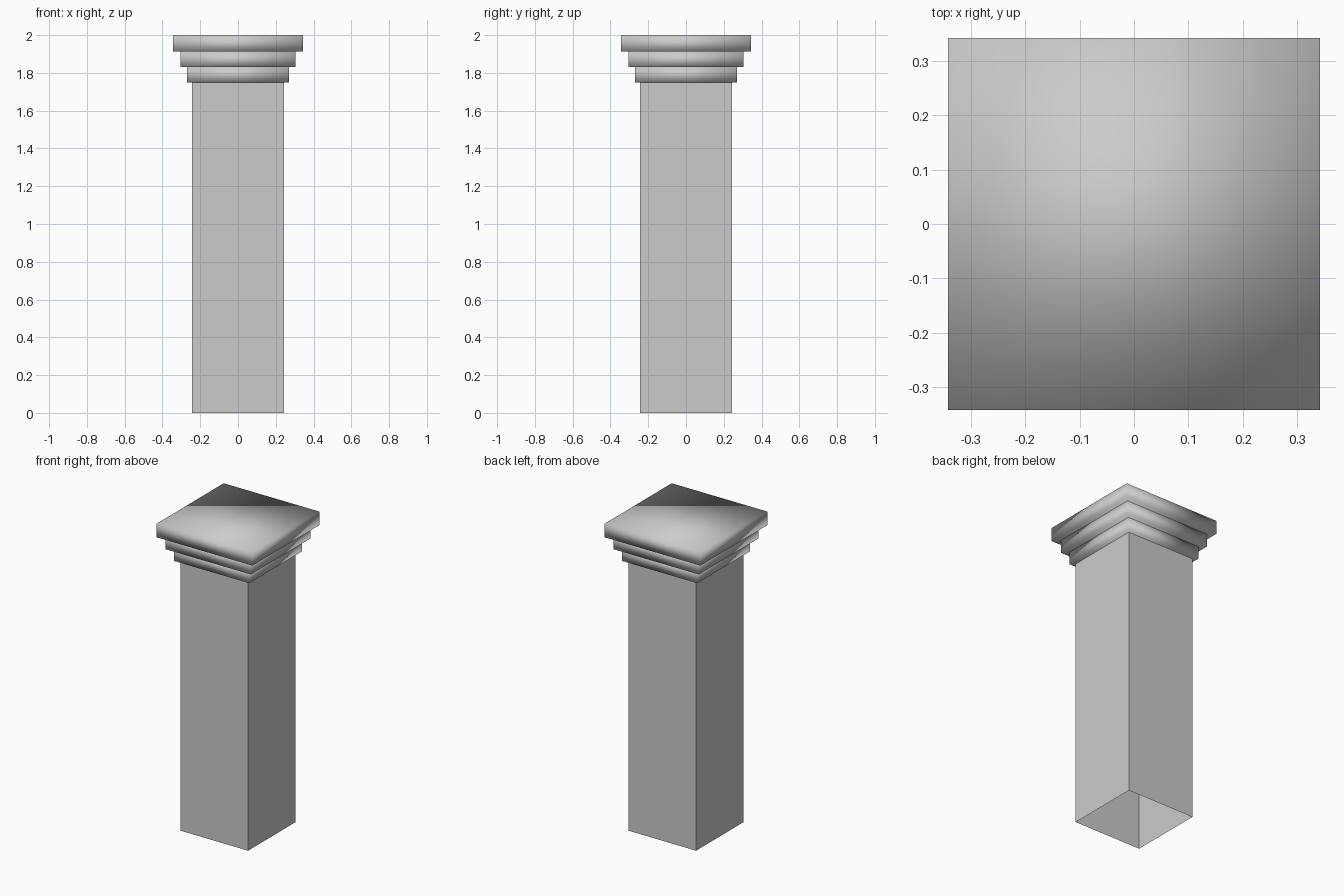
import bpy
import bmesh

if "Cube" in bpy.data.objects:
    bpy.data.objects.remove(bpy.data.objects["Cube"])


def square_block(name, half, z0, z1, smooth=False, closed=True):
    """Square prism between two heights; open ends if not closed."""
    bm = bmesh.new()
    bmesh.ops.create_cube(bm, size=1.0)
    for v in bm.verts:
        v.co.x *= 2 * half
        v.co.y *= 2 * half
        v.co.z = z1 if v.co.z > 0 else z0
    bm.normal_update()
    if not closed:
        ends = [f for f in bm.faces if abs(f.normal.z) > 0.5]
        bmesh.ops.delete(bm, geom=ends, context='FACES_ONLY')
    for f in bm.faces:
        f.smooth = smooth
    mesh = bpy.data.meshes.new(name)
    bm.to_mesh(mesh)
    bm.free()
    obj = bpy.data.objects.new(name, mesh)
    bpy.context.collection.objects.link(obj)
    return obj


# Hollow shaft, open at the foot
square_block("shaft", 0.243, 0.0, 1.75, closed=False)

# Stepped capital, softly shaded across its edges
tiers = [
    ("capital_lower_step", 0.269, 1.75, 1.83),
    ("capital_middle_step", 0.305, 1.83, 1.912),
    ("capital_top_slab", 0.343, 1.912, 2.0),
]
for name, half, z0, z1 in tiers:
    square_block(name, half, z0, z1, smooth=True)
